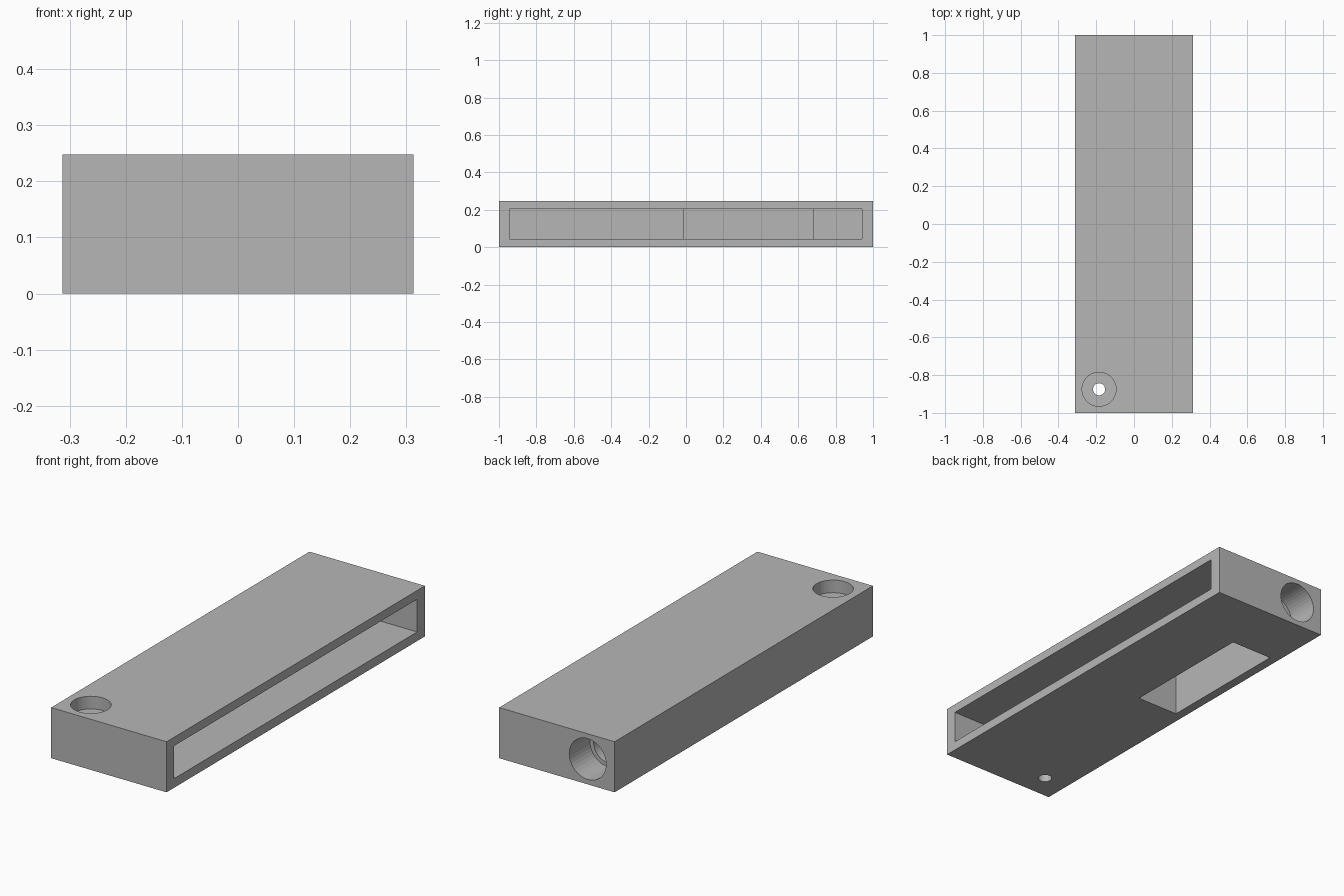
import bpy
from math import pi

if "Cube" in bpy.data.objects:
    bpy.data.objects.remove(bpy.data.objects["Cube"])

# one flat grey for the whole part
grey = bpy.data.materials.new("plain_grey")
grey.diffuse_color = (0.47, 0.47, 0.47, 1)
grey.use_nodes = True
grey.node_tree.nodes["Principled BSDF"].inputs["Base Color"].default_value = grey.diffuse_color


def box(name, lo, hi):
    """Axis-aligned box between two corners."""
    bpy.ops.mesh.primitive_cube_add(size=1, location=[(a + b) / 2 for a, b in zip(lo, hi)])
    ob = bpy.context.object
    ob.name = name
    ob.scale = [b - a for a, b in zip(lo, hi)]
    bpy.ops.object.transform_apply(location=False, rotation=False, scale=True)
    ob.data.materials.append(grey)
    return ob


def rod(name, radius, start, end, axis):
    """Cylinder between two points lying along the y or z axis."""
    length = sum(abs(b - a) for a, b in zip(start, end))
    rot = (pi / 2, 0, 0) if axis == "Y" else (0, 0, 0)
    bpy.ops.mesh.primitive_cylinder_add(
        vertices=40, radius=radius, depth=length, rotation=rot,
        location=[(a + b) / 2 for a, b in zip(start, end)])
    ob = bpy.context.object
    ob.name = name
    ob.data.materials.append(grey)
    return ob


# main block
body = box("housing_block", (-0.313, -1, 0), (0.313, 1, 0.248))

HX, HY = -0.185, -0.875   # screw hole centre
BX, BZ = -0.167, 0.124    # end bore centre

cutters = [
    # wide slot entering from the right side
    box("slot_cutter", (-0.04, -0.943, 0.045), (0.5, 0.94, 0.205)),
    # pocket behind the slot, open at the underside
    box("pocket_cutter", (-0.267, -0.01, -0.1), (-0.04, 0.68, 0.205)),
    # countersunk screw hole
    rod("screw_head_cutter", 0.09, (HX, HY, 0.186), (HX, HY, 0.4), "Z"),
    rod("screw_shank_cutter", 0.032, (HX, HY, -0.1), (HX, HY, 0.3), "Z"),
    # stepped bore from the back end into the pocket
    rod("bore_cutter", 0.1, (BX, 0.84, BZ), (BX, 1.2, BZ), "Y"),
    rod("inner_bore_cutter", 0.08, (BX, 0.64, BZ), (BX, 1.1, BZ), "Y"),
]

# carve every opening, then discard the cutters
bpy.context.view_layer.objects.active = body
for c in cutters:
    c.hide_render = True
    mod = body.modifiers.new(c.name, "BOOLEAN")
    mod.operation = "DIFFERENCE"
    mod.solver = "EXACT"
    mod.object = c
    bpy.ops.object.modifier_apply(modifier=mod.name)
for c in cutters:
    bpy.data.objects.remove(c, do_unlink=True)
